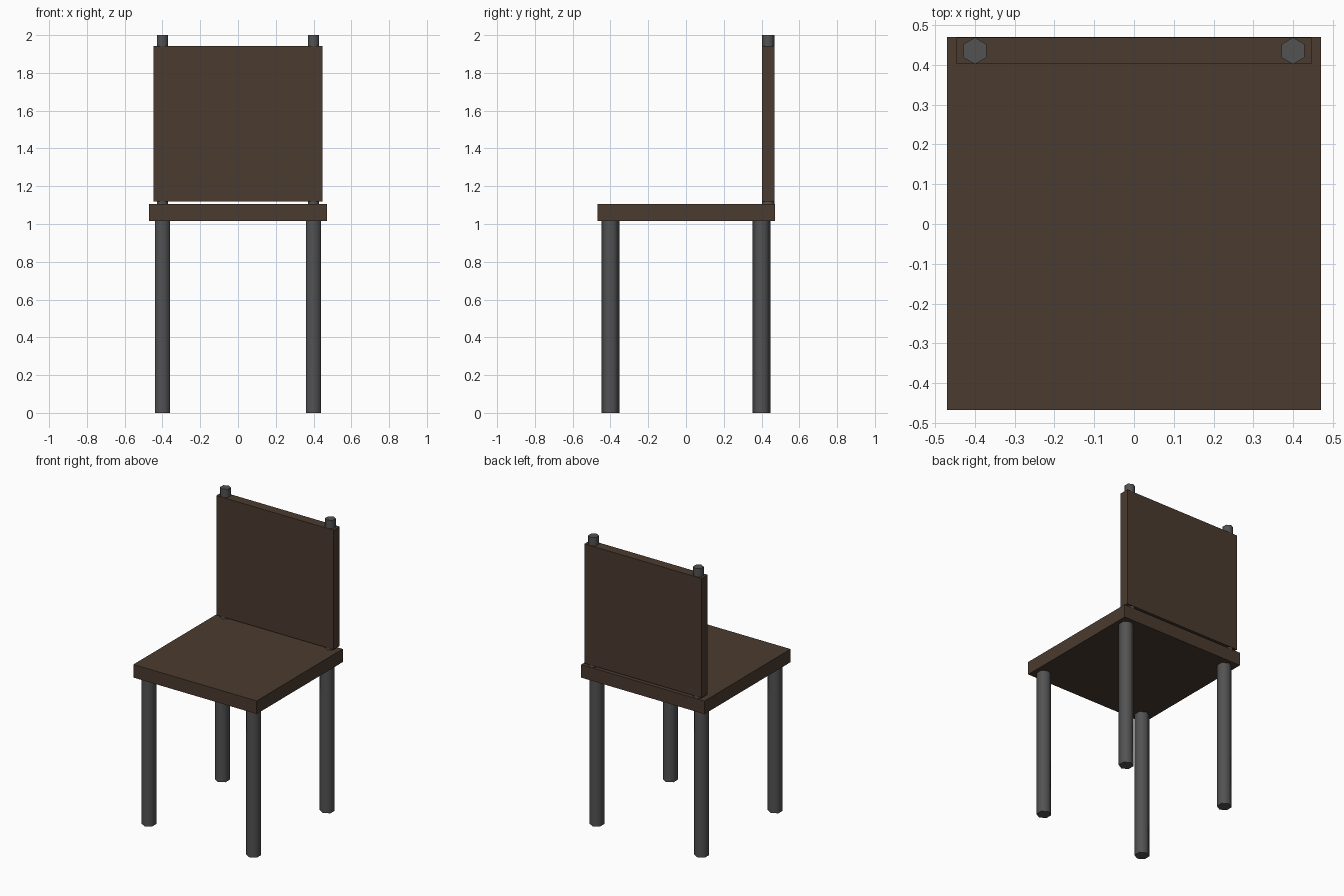
import bpy
from math import radians

if "Cube" in bpy.data.objects:
    bpy.data.objects.remove(bpy.data.objects["Cube"])


def material(name, color):
    mat = bpy.data.materials.new(name)
    mat.diffuse_color = (*color, 1)
    mat.use_nodes = True
    mat.node_tree.nodes["Principled BSDF"].inputs["Base Color"].default_value = mat.diffuse_color
    return mat


WOOD = material("dark_wood", (0.07, 0.043, 0.028))
METAL = material("dark_metal", (0.085, 0.085, 0.085))


def box(name, lo, hi):
    bpy.ops.mesh.primitive_cube_add(size=1, location=[(a + b) / 2 for a, b in zip(lo, hi)])
    ob = bpy.context.object
    ob.name = name
    ob.scale = [b - a for a, b in zip(lo, hi)]
    bpy.ops.object.transform_apply(location=False, rotation=False, scale=True)
    ob.data.materials.append(WOOD)


def rod(name, x, y, z0, z1, radius):
    # six-sided rod, sides shaded smooth, end caps kept sharp
    bpy.ops.mesh.primitive_cylinder_add(vertices=6, radius=radius, depth=z1 - z0,
                                        location=(x, y, (z0 + z1) / 2))
    ob = bpy.context.object
    ob.name = name
    ob.data.materials.append(METAL)
    bpy.ops.object.shade_smooth_by_angle(angle=radians(70))


# seat and backrest panels
box("seat", (-0.47, -0.468, 1.015), (0.47, 0.47, 1.105))
box("backrest", (-0.447, 0.402, 1.12), (0.447, 0.469, 1.943))

# legs and the posts that carry the backrest
for side, x in (("left", -0.4), ("right", 0.4)):
    rod(f"front_leg_{side}", x, -0.4, 0, 1.02, 0.047)
    rod(f"back_leg_{side}", x, 0.4, 0, 1.02, 0.047)
    rod(f"back_post_{side}", x, 0.4355, 1.1, 2.0, 0.0335)
